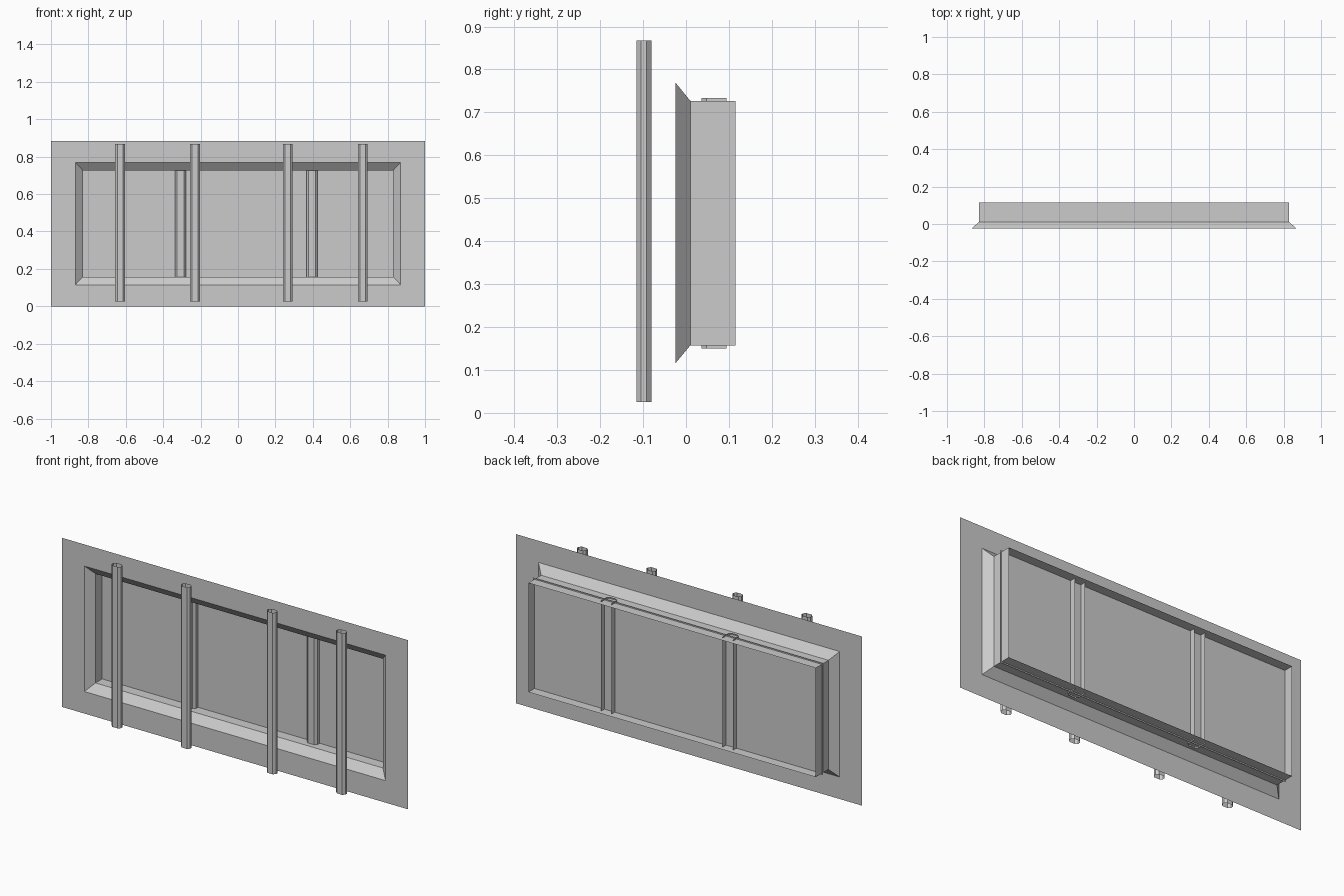
import bpy

if "Cube" in bpy.data.objects:
    bpy.data.objects.remove(bpy.data.objects["Cube"])


def make(name, verts, faces):
    mesh = bpy.data.meshes.new(name)
    mesh.from_pydata(verts, [], faces)
    mesh.update()
    obj = bpy.data.objects.new(name, mesh)
    bpy.context.collection.objects.link(obj)
    return obj


def rect(hx, z0, z1, y):
    return [(-hx, y, z0), (hx, y, z0), (hx, y, z1), (-hx, y, z1)]


def nested_rects(name, rings):
    """Skin a chain of rectangular rings."""
    verts = [v for r in rings for v in rect(*r)]
    faces = []
    for k in range(len(rings) - 1):
        a, b = 4 * k, 4 * k + 4
        for i in range(4):
            j = (i + 1) % 4
            faces.append((a + i, a + j, b + j, b + i))
    return make(name, verts, faces)


def extrude_up(name, profile, x, y, z0, z1, closed):
    """Open-ended vertical sheet following an xy profile."""
    n = len(profile)
    verts = [(x + px, y + py, z) for z in (z0, z1) for px, py in profile]
    faces = [(i, (i + 1) % n, n + (i + 1) % n, n + i)
             for i in range(n if closed else n - 1)]
    return make(name, verts, faces)


# wall surround, splayed reveal and straight window lining
nested_rects("wall_surround", [(1.0, 0.0, 0.883, -0.025), (0.87, 0.115, 0.77, -0.025)])
nested_rects("splayed_reveal", [(0.87, 0.115, 0.77, -0.025), (0.83, 0.157, 0.727, 0.01)])
nested_rects("window_lining", [(0.83, 0.157, 0.727, 0.01), (0.83, 0.157, 0.727, 0.115)])

# glass pane, tucked slightly into the lining
make("window_pane", rect(0.838, 0.15, 0.734, 0.065), [(0, 1, 2, 3)])

# mullions: channels with a chamfered front, open at the back
w, d, c = 0.03, 0.029, 0.012
channel = [(-w, d), (-w, -d + c), (-w + c, -d), (w - c, -d), (w, -d + c), (w, d)]
for i, x in enumerate((-0.307, 0.396)):
    extrude_up(f"mullion_{i + 1}", channel, x, 0.065, 0.15, 0.733, False)

# security bars: chamfered rectangular tubes, open ended
w, d, c = 0.0265, 0.0175, 0.011
tube = [(-w, -d + c), (-w + c, -d), (w - c, -d), (w, -d + c),
        (w, d - c), (w - c, d), (-w + c, d), (-w, d - c)]
for i, x in enumerate((-0.63, -0.23, 0.266, 0.667)):
    extrude_up(f"bar_{i + 1}", tube, x, -0.098, 0.025, 0.868, True)
